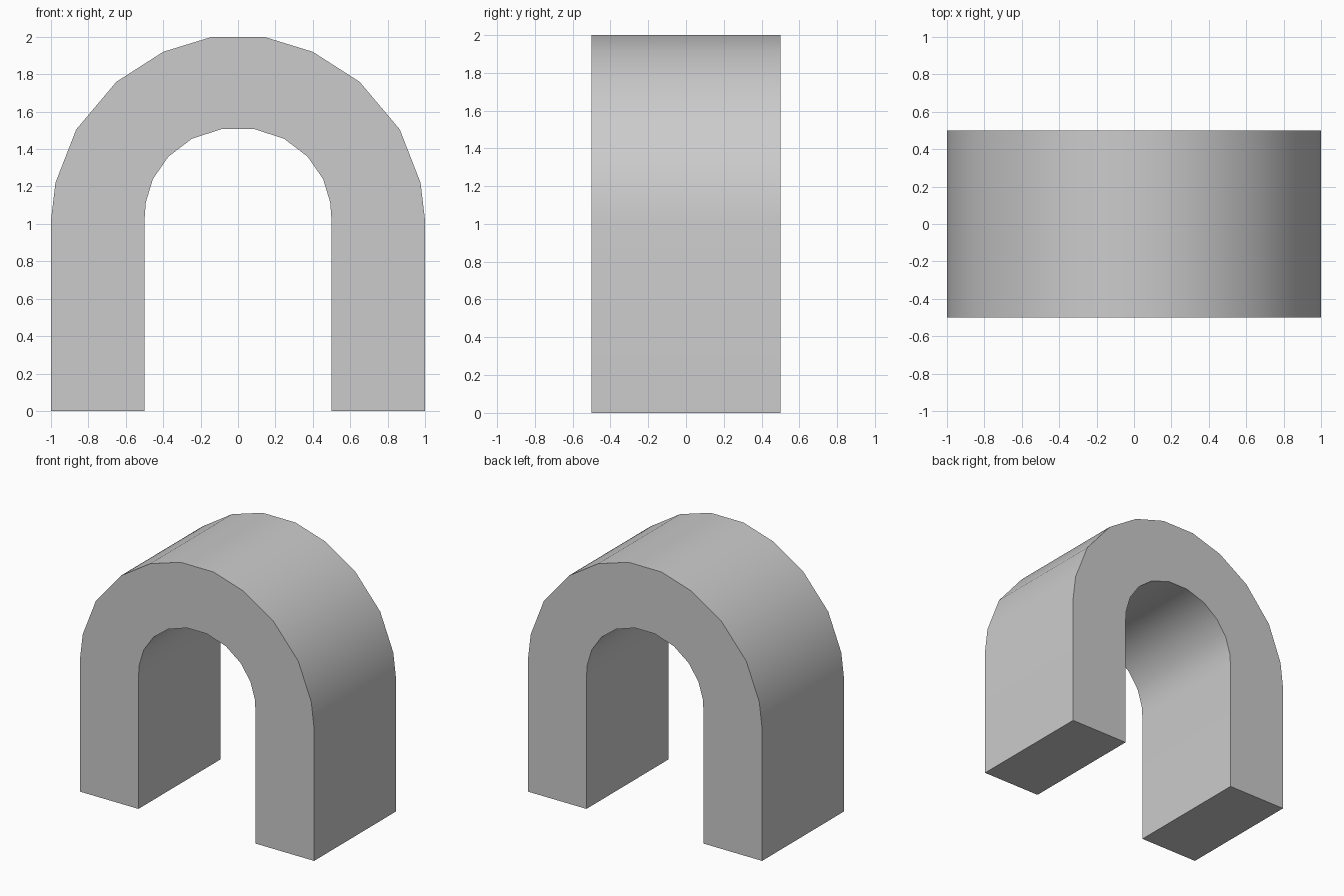
import bpy, bmesh, math

if "Cube" in bpy.data.objects:
    bpy.data.objects.remove(bpy.data.objects["Cube"])

# Right half of the arch outline, foot to crown, as (x, z)
outer = [(1.0, 0), (1.0, 1.02), (.976, 1.22), (.865, 1.505), (.65, 1.76), (.4, 1.92), (.14, 2.0)]
inner = [(.5, 0), (.5, 1.02), (.493, 1.115), (.455, 1.24), (.372, 1.36), (.247, 1.455), (.085, 1.508)]


def mirrored(half):
    return half + [(-x, z) for x, z in reversed(half)]


# Front face as a strip of quads between the two outlines
bm = bmesh.new()
rows = [[bm.verts.new((x, -0.5, z)) for x, z in mirrored(h)] for h in (outer, inner)]
faces = []
for i in range(len(rows[0]) - 1):
    faces.append(bm.faces.new((rows[0][i], rows[0][i + 1], rows[1][i + 1], rows[1][i])))

# Extrude through the depth, keeping the front face
result = bmesh.ops.extrude_face_region(bm, geom=faces, use_keep_orig=True)
moved = [g for g in result["geom"] if isinstance(g, bmesh.types.BMVert)]
bmesh.ops.translate(bm, verts=moved, vec=(0, 1, 0))
bmesh.ops.recalc_face_normals(bm, faces=bm.faces)

mesh = bpy.data.meshes.new("arch")
bm.to_mesh(mesh)
bm.free()
arch = bpy.data.objects.new("arch", mesh)
bpy.context.collection.objects.link(arch)

# Smooth curved vault, sharp front, back and feet
bpy.context.view_layer.objects.active = arch
arch.select_set(True)
bpy.ops.object.shade_smooth_by_angle(angle=math.radians(40))
